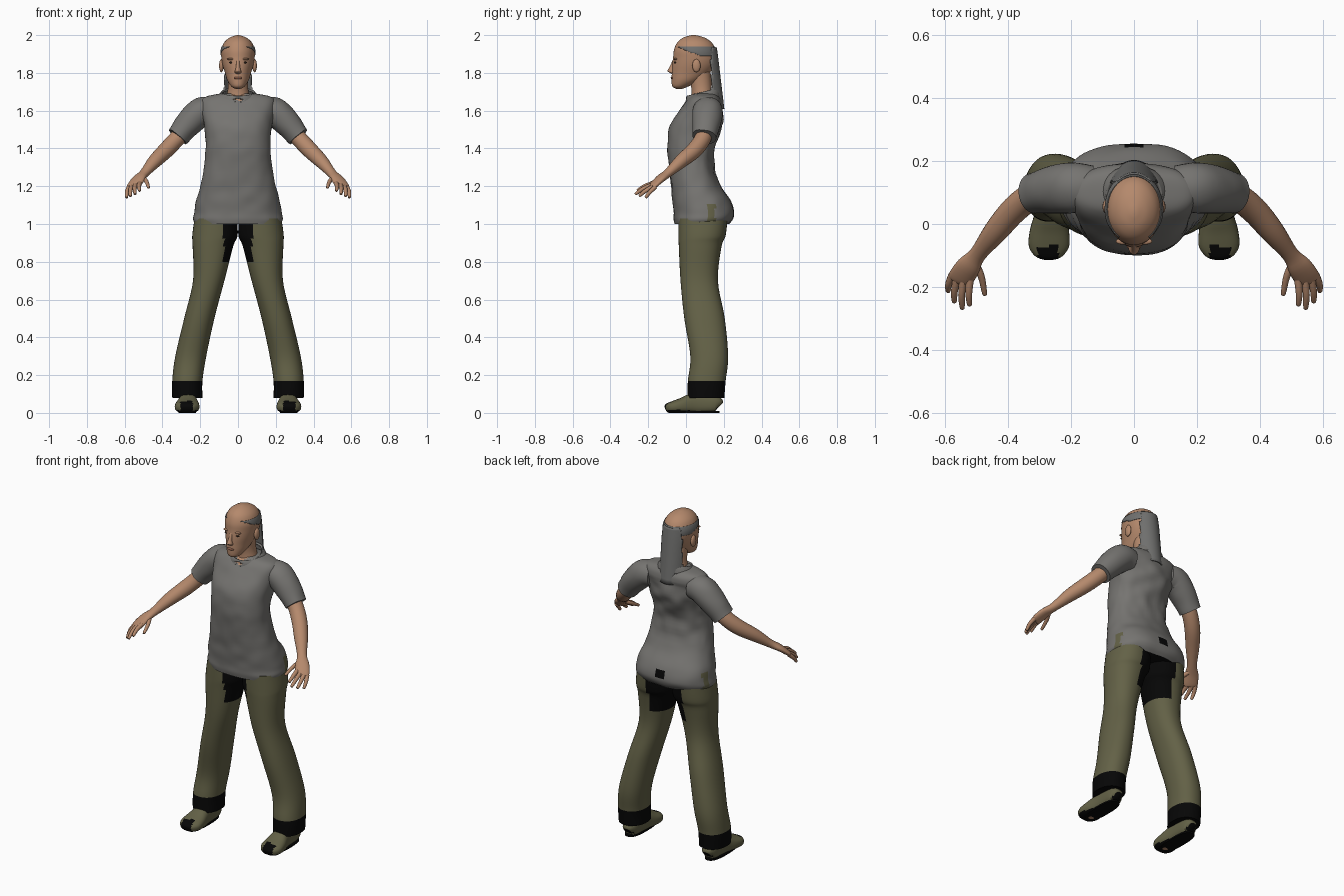
import bpy, bmesh, math
from mathutils import Vector, Matrix, noise

if "Cube" in bpy.data.objects:
    bpy.data.objects.remove(bpy.data.objects["Cube"], do_unlink=True)


def material(name, r, g, b):
    m = bpy.data.materials.new(name)
    m.use_nodes = True
    m.diffuse_color = (r, g, b, 1)
    node = m.node_tree.nodes["Principled BSDF"]
    node.inputs["Base Color"].default_value = (r, g, b, 1)
    node.inputs["Roughness"].default_value = 0.8
    return m


SKIN = material("skin", 0.46, 0.25, 0.15)
LIP = material("lip_brown", 0.30, 0.13, 0.08)
EYE = material("eye_dark", 0.05, 0.03, 0.02)
GREY = material("shirt_grey", 0.18, 0.175, 0.165)
HAIR = material("hair_grey", 0.16, 0.16, 0.155)
OLIVE = material("trouser_olive", 0.125, 0.12, 0.062)
BLACK = material("black", 0.002, 0.002, 0.002)


def finish(name, bm, mats, rule=None, mirror=False, thick=0):
    """Turn a bmesh into a smooth object, colouring faces by rule."""
    bmesh.ops.recalc_face_normals(bm, faces=bm.faces)
    if rule:
        for f in bm.faces:
            f.material_index = rule(f.calc_center_median(), f.normal)
    me = bpy.data.meshes.new(name)
    bm.to_mesh(me)
    bm.free()
    for m in mats:
        me.materials.append(m)
    me.shade_smooth()
    me.set_sharp_from_angle(angle=math.radians(50))
    ob = bpy.data.objects.new(name, me)
    bpy.context.collection.objects.link(ob)
    if thick:
        ob.modifiers.new("thickness", 'SOLIDIFY').thickness = thick
    if mirror:
        ob.modifiers.new("mirror", 'MIRROR').use_mirror_merge = False
    return ob


def smooth_rows(rows, steps):
    """Pass a spline through the cross-section rows."""
    out = []
    for i in range(len(rows) - 1):
        quad = [rows[max(i - 1, 0)], rows[i], rows[i + 1], rows[min(i + 2, len(rows) - 1)]]
        for s in range(steps):
            t = s / steps
            out.append([b + 0.5 * t * (c - a + t * (2*a - 5*b + 4*c - d + t * (3*(b - c) + d - a)))
                        for a, b, c, d in zip(*quad)])
    return out + [list(rows[-1])]


def loft(name, rows, mats, rule=None, side=None, n=32, steps=4, power=2.0,
         mirror=False, keep=None, tilt=0, thick=0, wrinkle=None, floor=None):
    """Skin rows of (x, y, z, radius a, radius b); rings lie flat unless side is given."""
    rows = smooth_rows(rows, steps)
    bm = bmesh.new()
    rings = []
    for i, (x, y, z, ra, rb) in enumerate(rows):
        a, b = Vector((1, 0, 0)), Vector((0, 1, 0))
        if side:
            lo, hi = rows[max(i - 1, 0)], rows[min(i + 1, len(rows) - 1)]
            t = (Vector(hi[:3]) - Vector(lo[:3])).normalized()
            a = Vector(side)
            a = (a - t * a.dot(t)).normalized()
            b = t.cross(a)
        ring = []
        for k in range(n):
            ang = math.tau * k / n
            c, s = math.cos(ang), math.sin(ang)
            u = math.copysign(abs(c) ** (2 / power), c) * max(ra, 0.001)
            v = math.copysign(abs(s) ** (2 / power), s) * max(rb, 0.001)
            p = Vector((x, y, z)) + a * u + b * v
            p.z += tilt * v
            if wrinkle:
                p = wrinkle(p, Vector((c, s, 0)))
            if floor is not None:
                p.z = max(p.z, floor)
            ring.append(bm.verts.new(p))
        rings.append(ring)
    for r, q in zip(rings, rings[1:]):
        for k in range(n):
            bm.faces.new((r[k], r[(k + 1) % n], q[(k + 1) % n], q[k]))
    if keep:
        gone = [f for f in bm.faces if not keep(f.calc_center_median())]
        bmesh.ops.delete(bm, geom=gone, context='FACES')
    else:
        bm.faces.new(rings[0])
        bm.faces.new(rings[-1])
    return finish(name, bm, mats, rule, mirror, thick)


def blob(name, loc, scale, mat, mirror=False):
    bm = bmesh.new()
    bmesh.ops.create_uvsphere(bm, u_segments=16, v_segments=10, radius=1,
                              matrix=Matrix.Translation(loc) @ Matrix.Diagonal((*scale, 1)))
    return finish(name, bm, [mat], mirror=mirror)


# Shirt body: soft folds, stronger on the upper back
def folds(p, out):
    amount = 0.014 if p.y > 0.08 and 1.25 < p.z < 1.62 else 0.005
    return p + out * amount * noise.noise(p * 14)


def shirt_colour(c, n):
    if n.z < -0.9 or (abs(c.x) < 0.03 and c.y > 0.2 and 1.06 < c.z < 1.1):
        return 1
    if abs(c.x) > 0.1 and 0.11 < c.y < 0.155 and c.z < 1.11:
        return 2
    if c.y < 0.06 and c.z > 1.645 and abs(c.x) < (c.z - 1.635) * 0.7:
        return 3
    return 0


loft("shirt", [(0, .083, 1.0, .225, .143), (0, .092, 1.025, .238, .156), (0, .096, 1.06, .232, .161),
               (0, .084, 1.12, .222, .156), (0, .053, 1.2, .2, .132), (0, .027, 1.32, .178, .118),
               (0, .028, 1.42, .172, .127), (0, .051, 1.52, .178, .136), (0, .08, 1.6, .193, .115),
               (0, .095, 1.65, .195, .095), (0, .1, 1.675, .17, .075), (0, .1, 1.69, .1, .06)],
     [GREY, BLACK, OLIVE, SKIN], shirt_colour, n=64, steps=5, power=2.3, wrinkle=folds)
loft("collar", [(0, .09, 1.655, .12, .095), (0, .09, 1.685, .1, .092), (0, .09, 1.7, .088, .085)],
     [GREY], tilt=0.25, keep=lambda c: abs(c.x) > 0.02 or c.y > 0, thick=0.012, n=48)
loft("sleeves", [(.13, .115, 1.6, .07, .07), (.19, .115, 1.595, .08, .078), (.25, .11, 1.545, .077, .073),
                 (.305, .1, 1.48, .066, .063), (.32, .097, 1.462, .064, .06)],
     [GREY], side=(0, 1, 0), mirror=True, wrinkle=lambda p, o: p + Vector((0, 0, .006 * noise.noise(p * 16))))

# Arms with flattened palms, then the fingers
palm_side = (1, 0.1, -0.3)
loft("arms", [(.25, .105, 1.53, .05, .05), (.32, .09, 1.455, .044, .044), (.38, .045, 1.392, .043, .043),
              (.44, -.025, 1.333, .038, .036), (.495, -.095, 1.27, .027, .023), (.525, -.135, 1.24, .038, .02),
              (.55, -.172, 1.205, .04, .016), (.556, -.182, 1.195, .034, .012)],
     [SKIN], side=palm_side, mirror=True, n=24)
fingers = {
    "thumbs": ((.505, -.125, 1.245), (.485, -.165, 1.225), (.474, -.22, 1.195)),
    "index_fingers": ((.52, -.17, 1.218), (.524, -.22, 1.2), (.522, -.255, 1.178)),
    "middle_fingers": ((.542, -.172, 1.21), (.547, -.225, 1.188), (.545, -.265, 1.16)),
    "ring_fingers": ((.562, -.17, 1.202), (.57, -.215, 1.175), (.57, -.245, 1.15)),
    "little_fingers": ((.576, -.162, 1.197), (.588, -.19, 1.17), (.59, -.212, 1.142)),
}
for label, (base, mid, tip) in fingers.items():
    end = Vector(tip).lerp(Vector(mid), -0.08)
    loft(label, [(*base, .013, .012), (*mid, .011, .011), (*tip, .008, .008), (*end, .003, .003)],
         [SKIN], side=palm_side, mirror=True, n=12)


# Trousers: black cuffs and black seat between the thighs
def trouser_colour(c, n):
    seat = c.z > 0.81 and c.x < (0.115 if c.y > 0.09 else 0.075)
    return 1 if seat or c.z < 0.165 else 0


loft("trouser_legs", [(.268, .105, .08, .08, .098), (.268, .11, .17, .08, .1), (.25, .123, .3, .082, .1),
                      (.205, .098, .5, .08, .107), (.155, .07, .7, .083, .099), (.133, .075, .88, .107, .113),
                      (.122, .085, .94, .12, .125), (.118, .09, 1.03, .112, .13)],
     [OLIVE, BLACK], trouser_colour, n=40, steps=6, power=2.2, mirror=True)


# Shoes with flat black soles and dark toe patches
def shoe_colour(c, n):
    if n.z < -0.6 or (c.y < -0.07 and 0.24 < c.x < 0.305):
        return 1
    return 0


loft("shoes", [(.265, .178, .035, .024, .026), (.265, .155, .046, .042, .046), (.265, .05, .05, .047, .056),
               (.268, -.02, .038, .062, .042), (.27, -.07, .03, .064, .032), (.27, -.1, .025, .045, .024),
               (.27, -.11, .022, .022, .012)],
     [OLIVE, BLACK], shoe_colour, side=(1, 0, 0), power=2.5, mirror=True, floor=0.0)
loft("shoe_soles", [(.268, .05, 0, .046, .128), (.268, .05, .009, .046, .128)],
     [BLACK], steps=1, power=2.6, mirror=True)
blob("forefoot_patches", (.265, -.05, .005), (.04, .035, .0055), SKIN, True)

# Neck, head and face
loft("neck", [(0, .09, 1.62, .075, .065), (0, .085, 1.69, .058, .055), (0, .08, 1.74, .052, .055),
              (0, .07, 1.81, .054, .06)], [SKIN])
head = [(0, -.035, 1.715, .012, .015), (0, -.03, 1.728, .035, .042), (0, .0, 1.76, .056, .076),
        (0, .025, 1.8, .069, .1), (0, .04, 1.84, .081, .113), (0, .047, 1.88, .088, .115),
        (0, .047, 1.92, .089, .111), (0, .045, 1.96, .074, .092), (0, .042, 1.985, .047, .06),
        (0, .04, 1.997, .018, .024), (0, .04, 2.0, .004, .005)]
loft("head", head, [SKIN], n=40)
loft("nose", [(0, -.064, 1.868, .008, .006), (0, -.074, 1.83, .011, .014), (0, -.078, 1.812, .016, .02),
              (0, -.074, 1.803, .018, .016), (0, -.068, 1.795, .01, .008)], [SKIN], n=16)
blob("ears", (.088, .055, 1.838), (.012, .022, .035), SKIN, True)
blob("brows", (.036, -.055, 1.873), (.022, .01, .006), SKIN, True)
blob("eyes", (.035, -.057, 1.855), (.014, .006, .005), EYE, True)
blob("lips", (0, -.072, 1.773), (.023, .009, .007), LIP)

# Hair: a band around the back of the head and a long hanging sheet
band = [(x, y, z, a * 1.035, b * 1.035) for x, y, z, a, b in smooth_rows(head, 4) if 1.885 < z < 1.95]
loft("hair_band", band, [HAIR], keep=lambda c: c.y > 0.12 - (c.z - 1.87) * 2.4, n=64, steps=2, thick=0.003)
loft("hanging_hair", [(0, .05, 1.935, .086, .113), (0, .055, 1.87, .092, .117), (0, .075, 1.76, .088, .11),
                      (0, .09, 1.61, .086, .113)],
     [HAIR], keep=lambda c: c.y > 0.135, n=64, thick=0.006)
